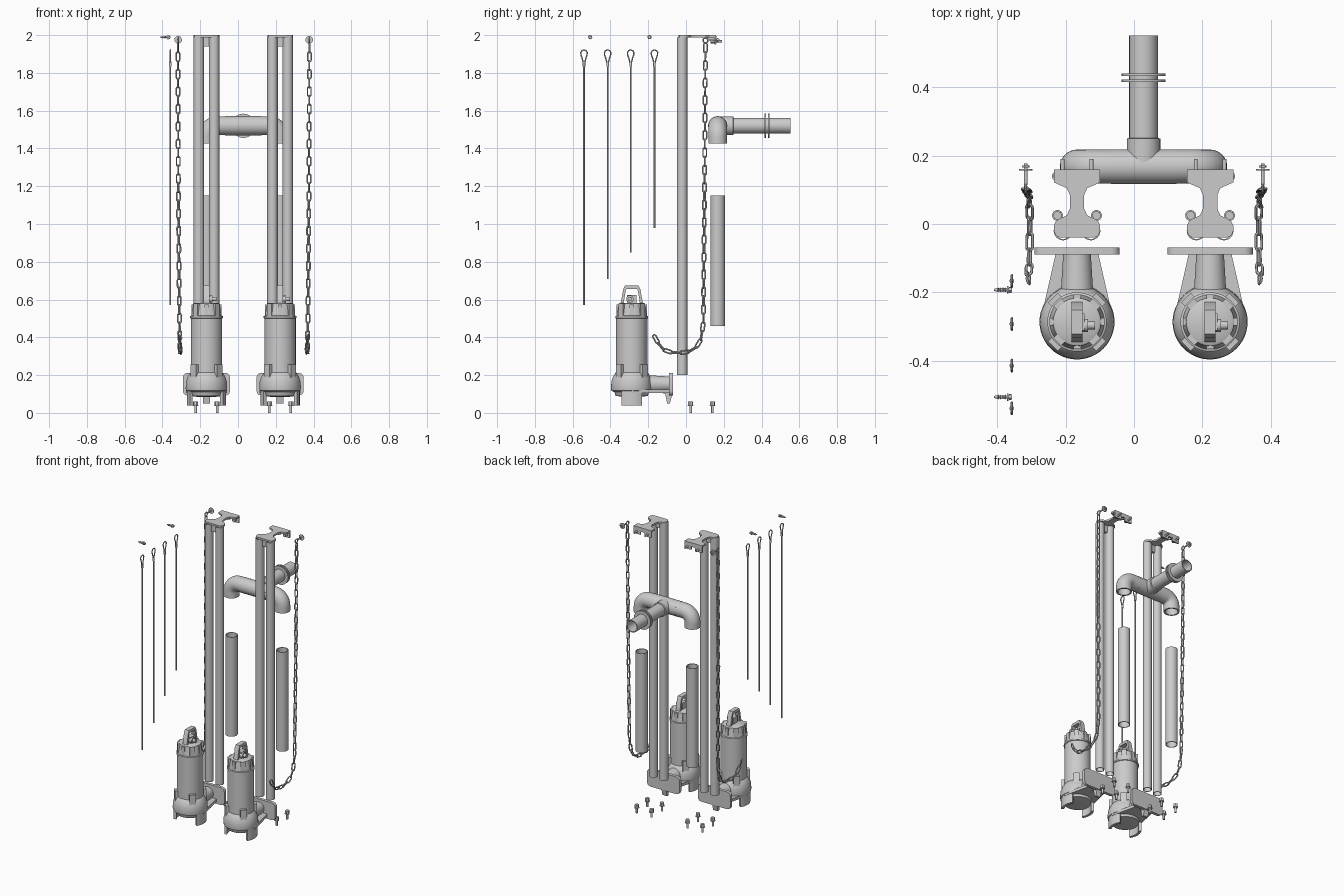
import bpy, bmesh, math
from mathutils import Vector, Matrix

if "Cube" in bpy.data.objects:
    bpy.data.objects.remove(bpy.data.objects["Cube"])

CX = 0.028                      # mirror plane of the station
PUMPS = {"left": -0.167, "right": 0.223}
PY = -0.287                     # pump centre line in y


def finish(name, bm):
    bmesh.ops.recalc_face_normals(bm, faces=bm.faces)
    me = bpy.data.meshes.new(name)
    bm.to_mesh(me)
    bm.free()
    ob = bpy.data.objects.new(name, me)
    bpy.context.collection.objects.link(ob)
    return ob


def loft(bm, rings, cyclic=False):
    vs = [[bm.verts.new(p) for p in r] for r in rings]
    n = len(vs[0])
    for i in range(len(vs) if cyclic else len(vs) - 1):
        a, b = vs[i], vs[(i + 1) % len(vs)]
        for k in range(n):
            bm.faces.new((a[k], a[(k + 1) % n], b[(k + 1) % n], b[k]))
    if not cyclic:
        bm.faces.new(vs[0])
        bm.faces.new(vs[-1])


def ring(c, t, r, n, ref=None):
    t = Vector(t).normalized()
    u = Vector(ref) if ref else t.orthogonal().normalized()
    v = t.cross(u)
    return [Vector(c) + r * (math.cos(2 * math.pi * k / n) * u + math.sin(2 * math.pi * k / n) * v)
            for k in range(n)]


def sweep(bm, pts, r, ri=0, n=24, ref=None, closed=False):
    """Round bar or hollow pipe along a planar path."""
    pts = [Vector(p) for p in pts]
    m = len(pts)
    tan = [(pts[(i + 1) % m] - pts[i - 1]) if closed else
           (pts[min(i + 1, m - 1)] - pts[max(i - 1, 0)]) for i in range(m)]
    rings = [ring(p, t, r, n, ref) for p, t in zip(pts, tan)]
    if ri:
        rings += [ring(p, t, ri, n, ref) for p, t in reversed(list(zip(pts, tan)))]
    loft(bm, rings, closed or bool(ri))


def pipe(name, pts, r, ri=0, n=24, ref=None):
    bm = bmesh.new()
    sweep(bm, pts, r, ri, n, ref)
    return finish(name, bm)


def lathe(bm, base, axis, prof, n=32):
    """Turned solid: prof is a list of (radius, distance along axis)."""
    loft(bm, [ring(Vector(base) + Vector(axis) * h, axis, r, n) for r, h in prof])


def box(bm, lo, hi, mat=Matrix()):
    c = [(a + b) / 2 for a, b in zip(lo, hi)]
    s = [b - a for a, b in zip(lo, hi)]
    bmesh.ops.create_cube(bm, size=1, matrix=mat @ Matrix.Translation(c) @ Matrix.Diagonal((*s, 1)))


def prism(bm, pts, d, f):
    """Extrude a 2D outline between the two depths d; f maps (u, v, depth) to xyz."""
    loft(bm, [[f(u, v, w) for u, v in pts] for w in d])


def bolt(bm, base, axis, length, r=0.007, head=0.016):
    """Hex bolt, tip at base, with washer and head at the far end."""
    lathe(bm, base, axis, [(r, 0), (r, length - 0.02)], 12)
    lathe(bm, base, axis, [(head, length - 0.024), (head, length - 0.02)], 20)
    lathe(bm, base, axis, [(head * 0.85, length - 0.02), (head * 0.85, length)], 6)


for side, cx in PUMPS.items():
    # pump housing
    bm = bmesh.new()
    lathe(bm, (cx, PY, 0), (0, 0, 1),
          [(0.05, 0.085), (0.085, 0.09), (0.092, 0.11), (0.108, 0.118), (0.11, 0.13), (0.108, 0.165),
           (0.1, 0.19), (0.088, 0.21), (0.083, 0.215), (0.083, 0.5), (0.087, 0.502), (0.087, 0.512),
           (0.08, 0.515), (0.07, 0.578), (0.062, 0.583)], 48)
    finish("pump_housing_" + side, bm)

    # clamp lugs round the volute and ribs round the motor cap
    bm = bmesh.new()
    for k in range(4):
        m = Matrix.Translation((cx, PY, 0)) @ Matrix.Rotation(math.radians(45 + 90 * k), 4, 'Z')
        box(bm, (0.075, -0.02, 0.15), (0.1, 0.02, 0.255), m)
        box(bm, (0.05, -0.016, 0.505), (0.082, 0.016, 0.58), m)
        m2 = m @ Matrix.Rotation(math.radians(45), 4, 'Z')
        box(bm, (0.055, -0.011, 0.505), (0.08, 0.011, 0.575), m2)
    finish("pump_lugs_" + side, bm)

    # two curved feet
    bm = bmesh.new()
    for s in (-1, 1):
        ang = [math.radians(-32 + 8 * i) for i in range(9)]
        out = [(s * 0.104 * math.cos(a), 0.104 * math.sin(a)) for a in ang]
        out += [(s * 0.086 * math.cos(a), 0.086 * math.sin(a)) for a in reversed(ang)]
        prism(bm, out, (0.04, 0.125), lambda u, v, w: (cx + u, PY + v, w))
    finish("pump_feet_" + side, bm)

    # lifting handle
    bm = bmesh.new()
    outer = [(-0.06, 0.575), (-0.045, 0.655), (-0.035, 0.675), (0.035, 0.675), (0.045, 0.655), (0.06, 0.575)]
    inner = [(-0.043, 0.58), (-0.032, 0.648), (-0.028, 0.656), (0.028, 0.656), (0.032, 0.648), (0.043, 0.58)]
    loft(bm, [[(cx + x, PY + a[0], a[1]), (cx - x, PY + a[0], a[1]),
               (cx - x, PY + b[0], b[1]), (cx + x, PY + b[0], b[1])]
              for x in (0.016,) for a, b in zip(outer, inner)])
    finish("lifting_handle_" + side, bm)

    # cable gland
    bm = bmesh.new()
    box(bm, (cx - 0.012, PY - 0.025, 0.575), (cx + 0.022, PY + 0.025, 0.625))
    lathe(bm, (cx, PY - 0.01, 0.603), (1, 0, 0), [(0.02, 0), (0.02, 0.032), (0.012, 0.032), (0.012, 0.052)], 12)
    finish("cable_gland_" + side, bm)

    # outlet: tapered web, nozzle, coupling plate and hook
    bm = bmesh.new()
    prism(bm, [(-0.108, PY), (0.108, PY), (0.062, -0.085), (-0.062, -0.085)], (0.105, 0.125),
          lambda u, v, w: (cx + u, v, w))
    lathe(bm, (cx, PY, 0.152), (0, 1, 0), [(0.05, 0.05), (0.04, 0.21)], 28)
    finish("outlet_nozzle_" + side, bm)
    bm = bmesh.new()
    rect = []
    for sx, sz, a0 in ((1, 1, 0), (-1, 1, 90), (-1, -1, 180), (1, -1, 270)):
        rect += [(sx * 0.1 + 0.025 * math.cos(math.radians(a0 + d)),
                  0.152 + sz * 0.035 + 0.025 * math.sin(math.radians(a0 + d))) for d in (0, 30, 60, 90)]
    prism(bm, rect, (-0.09, -0.069), lambda u, v, w: (cx + u, w, v))
    prism(bm, [(-0.17, 0.12), (-0.075, 0.12), (-0.075, 0.09), (-0.085, 0.05), (-0.1, 0.05), (-0.11, 0.1)],
          (-0.018, 0.018), lambda u, v, w: (cx + w, u, v))
    finish("coupling_plate_" + side, bm)

    # guide rails
    for k, s in enumerate((-1, 1)):
        pipe(f"guide_rail_{side}_{k + 1}", [(cx + s * 0.0405, -0.02, 0.2), (cx + s * 0.0405, -0.02, 1.988)],
             0.028, 0.024, 24)

    # upper guide bracket
    half = [(0.05, -0.04), (0.062, -0.034), (0.068, -0.02), (0.068, -0.005), (0.062, 0.008), (0.05, 0.016),
            (0.03, 0.025), (0.021, 0.045), (0.021, 0.085), (0.03, 0.105), (0.068, 0.122), (0.068, 0.16)]
    bm = bmesh.new()
    prism(bm, half + [(-x, y) for x, y in reversed(half)], (1.988, 2.0), lambda u, v, w: (cx + u, v, w))
    box(bm, (cx - 0.068, 0.15, 1.972), (cx + 0.068, 0.16, 1.99))
    for s in (-1, 1):
        box(bm, (cx + s * 0.042 - 0.026, 0.15, 1.95), (cx + s * 0.042 + 0.026, 0.16, 1.975))
        prism(bm, [(0.075, 1.989), (0.155, 1.989), (0.155, 1.972), (0.125, 1.974)],
              (s * 0.016, s * 0.021), lambda u, v, w: (cx + w, u, v))
    box(bm, (cx - 0.02, -0.03, 1.94), (cx + 0.02, -0.01, 1.99))
    finish("guide_bracket_" + side, bm)

    # bracket wall bolts and floor anchor bolts
    bm = bmesh.new()
    for s in (-1, 1):
        bolt(bm, (cx + s * 0.042, 0.19, 1.967), (0, -1, 0), 0.06, 0.006, 0.013)
    finish("bracket_bolts_" + side, bm)
    bm = bmesh.new()
    for x in (-0.057, 0.057):
        for y in (0.025, 0.14):
            bolt(bm, (cx + x, y, 0), (0, 0, 1), 0.06)
    finish("floor_bolts_" + side, bm)

    # riser pipe
    pipe("riser_pipe_" + side, [(cx, 0.168, 0.46), (cx, 0.168, 1.15)], 0.039, 0.034, 32)

# discharge manifold with an elbow at each end
xl, xr = PUMPS["left"], PUMPS["right"]
arc = [math.radians(180 - 10 * i) for i in range(10)]
path = [(xl, 0.168, 1.425)] + [(xl + 0.06 + 0.06 * math.cos(a), 0.168, 1.46 + 0.06 * math.sin(a)) for a in arc]
path += [(2 * CX - x, y, z) for x, y, z in reversed(path)]
pipe("discharge_manifold", path, 0.05, 0.04, 32, ref=(0, 1, 0))
pipe("tee_sleeve", [(CX - 0.096, 0.168, 1.52), (CX + 0.096, 0.168, 1.52)], 0.0508, 0.045, 32)

# outlet branch
bm = bmesh.new()
lathe(bm, (CX, 0, 1.52), (0, 1, 0), [(0.049, 0.175), (0.049, 0.25), (0.042, 0.252), (0.042, 0.253)], 32)
finish("tee_collar", bm)
pipe("outlet_pipe", [(CX, 0.24, 1.52), (CX, 0.552, 1.52)], 0.042, 0.036, 32)
for k, y in enumerate((0.416, 0.433)):
    pipe(f"outlet_flange_{k + 1}", [(CX, y, 1.52), (CX, y + 0.008, 1.52)], 0.064, 0.04, 40)


# lifting chains
def link_path(length=0.06, width=0.027, wire=0.0042):
    r, h = width / 2 - wire, length / 2 - width / 2
    pts = []
    for base, z in ((0, h), (180, -h)):
        for d in range(0, 181, 30):
            a = math.radians(base + d)
            pts.append(Vector((r * math.cos(a), 0, z + r * math.sin(a))))
    return pts


key = [(-0.318, 0.103, 1.955), (-0.316, 0.098, 1.2), (-0.31, 0.092, 0.48), (-0.308, 0.08, 0.39),
       (-0.306, 0.05, 0.34), (-0.305, 0.0, 0.318), (-0.306, -0.07, 0.318), (-0.307, -0.12, 0.335),
       (-0.309, -0.145, 0.365), (-0.31, -0.17, 0.41)]
key = [Vector(p) for p in key]


def along(d):
    for a, b in zip(key, key[1:]):
        seg = (b - a).length
        if d <= seg:
            return a.lerp(b, d / seg)
        d -= seg
    return key[-1]


total = sum((b - a).length for a, b in zip(key, key[1:]))
count = int(total / 0.046)
step = total / count
link = link_path()
for side, mir in (("left", 1), ("right", -1)):
    bm = bmesh.new()
    flip = lambda p: Vector((p.x if mir > 0 else 2 * 0.03 - p.x, p.y, p.z))
    for i in range(count):
        a, b = along(i * step), along((i + 1) * step)
        rot = (b - a).to_track_quat('Z', 'X').to_matrix()
        rot = rot @ Matrix.Rotation(math.radians(25 + 90 * (i % 2)), 3, 'Z')
        mid = (a + b) / 2
        sweep(bm, [mid + rot @ p for p in link], 0.0042, n=6, ref=rot @ Vector((0, 1, 0)), closed=True)
    for v in bm.verts:
        v.co = flip(v.co)
    finish("lifting_chain_" + side, bm)

    # eye bolt holding the chain
    x = -0.317 if mir > 0 else 0.377
    bm = bmesh.new()
    lathe(bm, (x, 0, 1.975), (0, 1, 0), [(0.005, 0.115), (0.005, 0.178)], 12)
    lathe(bm, (x, 0, 1.975), (0, 1, 0), [(0.02, 0.157), (0.02, 0.161)], 24)
    lathe(bm, (x, 0, 1.975), (0, 1, 0), [(0.011, 0.165), (0.011, 0.172)], 6)
    sweep(bm, [(x, 0.103 + 0.013 * math.cos(t * math.pi / 8), 1.972 + 0.013 * math.sin(t * math.pi / 8))
               for t in range(16)], 0.004, n=8, ref=(1, 0, 0), closed=True)
    finish("eye_bolt_" + side, bm)

# hanging float cables with looped tops
XC = -0.358
for k, (y, z0) in enumerate(((-0.54, 0.57), (-0.415, 0.71), (-0.293, 0.85), (-0.167, 0.98))):
    bm = bmesh.new()
    sweep(bm, [(XC, y, z0), (XC, y, 1.86)], 0.0045, n=10)
    loop = [(0.003, 1.85), (0.009, 1.875), (0.016, 1.895), (0.017, 1.908), (0.011, 1.918)]
    loop = loop + [(0, 1.922)] + [(-a, z) for a, z in reversed(loop)]
    sweep(bm, [(XC, y + a, z) for a, z in loop], 0.0035, n=8, ref=(1, 0, 0))
    lathe(bm, (XC, y, 0), (0, 0, 1), [(0.007, 1.835), (0.007, 1.86)], 12)
    finish(f"float_cable_{k + 1}", bm)

# cable hook screws
for k, y in enumerate((-0.507, -0.193)):
    bm = bmesh.new()
    lathe(bm, (-0.41, y, 1.989), (1, 0, 0), [(0.003, 0), (0.005, 0.008), (0.005, 0.052)], 12)
    for j in range(4):
        lathe(bm, (-0.4 + j * 0.007, y, 1.989), (1, 0, 0), [(0.005, 0), (0.0075, 0.002), (0.005, 0.004)], 12)
    lathe(bm, (-0.372, y, 1.989), (1, 0, 0), [(0.011, 0), (0.011, 0.004)], 16)
    lathe(bm, (-0.366, y, 1.989), (1, 0, 0), [(0.009, 0), (0.009, 0.007)], 6)
    finish(f"cable_hook_screw_{k + 1}", bm)

# smooth round parts, keep edges sharp
for ob in bpy.context.collection.objects:
    ob.select_set(True)
    bpy.context.view_layer.objects.active = ob
bpy.ops.object.shade_smooth_by_angle(angle=math.radians(35))
